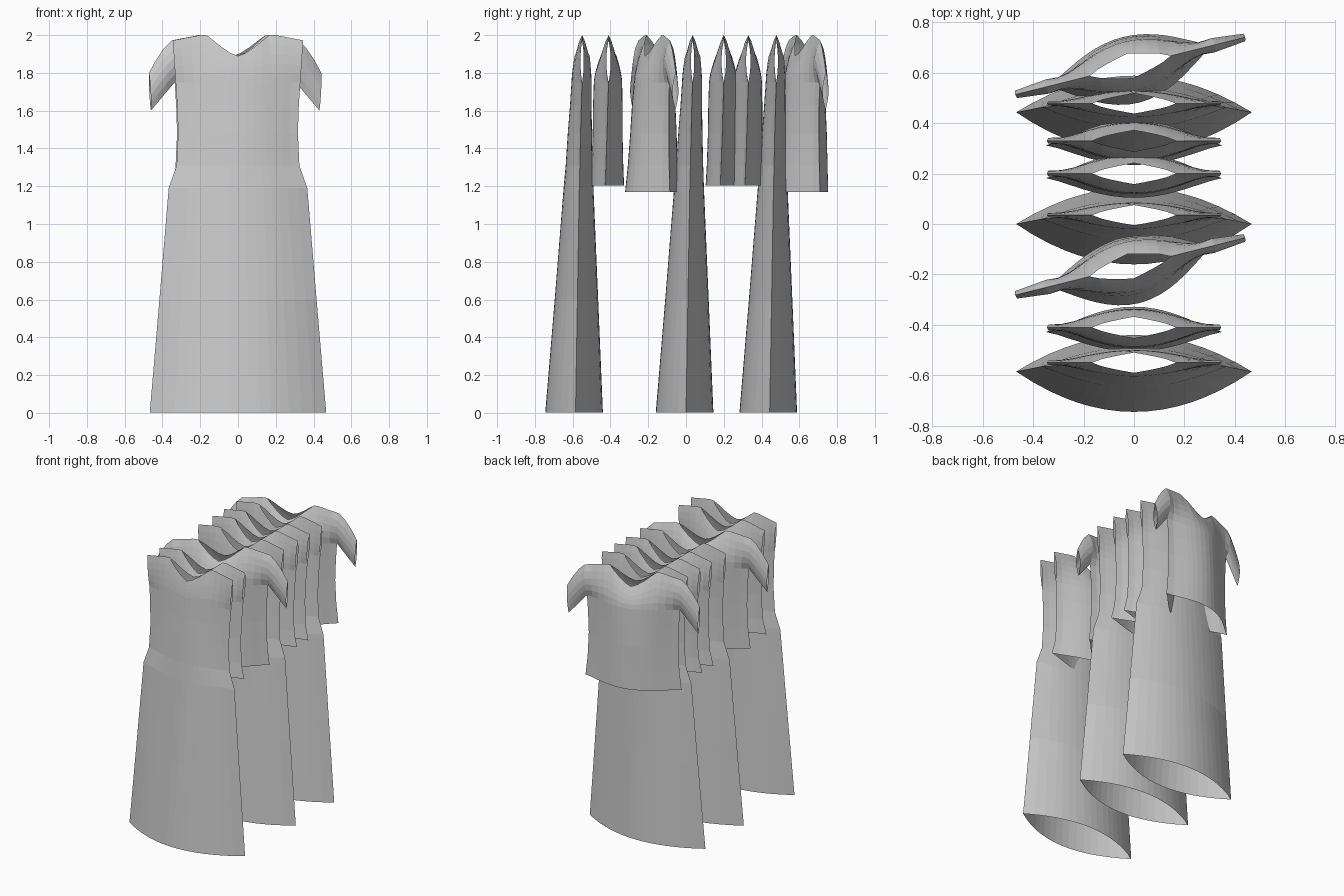
import bpy, bmesh, math
from mathutils import Matrix

if "Cube" in bpy.data.objects:
    bpy.data.objects.remove(bpy.data.objects["Cube"])

HALF = [0, .12, .25, .37, .48, .58, .72, .86, 1]
US = [-u for u in HALF[:0:-1]] + HALF
NECK = [(0, 1.89), (.04, 1.905), (.085, 1.935), (.165, 2.0), (.2, 2.0), (.345, 1.972)]
VS = [0, .2, .4, .6, .8, 1]


def interp(table, x):
    for (a, p), (b, q) in zip(table, table[1:]):
        if x <= b:
            return p + (q - p) * (x - a) / (b - a)
    return table[-1][1]


def panel_rows(rings, side, neck_depth, gap):
    """Rows of points for one cloth panel; side -1 = front, 1 = back."""
    rows = []
    # body rings: z, half width, seam y, front depth, back depth, bulge power
    for z, w, s, f, b, p in rings:
        d = f if side < 0 else b
        rows.append([(u * w, s + side * d * (1 - u * u) ** p, z) for u in US])
    # yoke from armpit to neckline and shoulders
    z0, w, s, f, b, p = rings[-1]
    d = f if side < 0 else b
    for v in VS[1:]:
        row = []
        for u in US:
            a = abs(u)
            x = a * (w + (.345 - w) * v)
            z = z0 + (interp(NECK, a * .345) - z0) * v
            low = d * (1 - u * u) ** p
            top = neck_depth * max(0, 1 - a * .345 / .165) ** .7
            k = v ** 1.5
            y = low + (top - low) * k + gap * 4 * v * (1 - v) * a ** 4
            row.append((math.copysign(x, u), s + side * y, z))
        rows.append(row)
    return rows


def add_grid(bm, rows, flip):
    grid = [[bm.verts.new(c) for c in r] for r in rows]
    for r0, r1 in zip(grid, grid[1:]):
        for i in range(len(r0) - 1):
            q = [r0[i], r0[i + 1], r1[i + 1], r1[i]]
            bm.faces.new(q[::-1] if flip else q)


def garment(name, y, rings, neck_depth, gap, angle=0, sleeves=False):
    bm = bmesh.new()
    for side in (-1, 1):
        rows = panel_rows(rings, side, neck_depth, gap)
        add_grid(bm, rows, side > 0)
        if sleeves:
            # flat short sleeves growing out of the armholes
            start = len(rings) - 1
            for end in (0, -1):
                sx = -1 if end == 0 else 1
                arm = [r[end] for r in rows[start:]]
                strips = []
                for t in (0, .35, .7, 1):
                    strip = []
                    for v, (ax, ay, az) in zip(VS, arm):
                        tz = 1.60 + .20 * v
                        ty = side * .016 * math.sin(math.pi * v)
                        tx = sx * (.46 + .01 * v)
                        lift = .02 * v * math.sin(math.pi * t)
                        strip.append((ax + (tx - ax) * t, ay + (ty - ay) * t,
                                      az + (tz - az) * t + lift))
                    strips.append(strip)
                add_grid(bm, strips, (side > 0) == (sx > 0))
    bmesh.ops.remove_doubles(bm, verts=bm.verts, dist=.0005)
    bmesh.ops.recalc_face_normals(bm, faces=bm.faces)
    bm.transform(Matrix.Translation((-.015 if sleeves else 0, y, 0))
                 @ Matrix.Rotation(math.radians(angle), 4, 'Z'))
    me = bpy.data.meshes.new(name)
    bm.to_mesh(me)
    bm.free()
    ob = bpy.data.objects.new(name, me)
    bpy.context.collection.objects.link(ob)
    return ob


# long dresses
DRESS = [(.003, .467, -.035, .16, .145, 1), (.6, .416, -.025, .12, .11, 1),
         (1.19, .367, -.015, .083, .075, 1.1), (1.31, .325, -.012, .075, .068, 1.2),
         (1.48, .317, -.008, .068, .06, 1.3), (1.63, .322, -.004, .06, .054, 1.4),
         (1.75, .33, 0, .056, .05, 1.4)]
for y in (-.55, .035, .478):
    garment("long_dress", y, DRESS, .04, .009)

# sleeveless tops
TOP = [(1.205, .35, -.018, .078, .1, 1.4), (1.31, .325, -.014, .076, .092, 1.4),
       (1.48, .317, -.008, .076, .082, 1.5), (1.63, .322, -.004, .078, .078, 1.5),
       (1.75, .33, 0, .078, .072, 1.5)]
for y in (-.41, .2, .33):
    garment("sleeveless_top", y, TOP, .042, .012)

# short-sleeved shirts, turned a little on the rail
SHIRT = [(1.17, .34, 0, .15, .118, 1.3), (1.31, .325, 0, .135, .115, 1.3),
         (1.48, .317, 0, .122, .112, 1.4), (1.63, .322, 0, .112, .105, 1.5),
         (1.75, .33, 0, .1, .098, 1.5)]
for y in (-.168, .627):
    garment("short_sleeved_shirt", y, SHIRT, .05, .03, 14, True)
